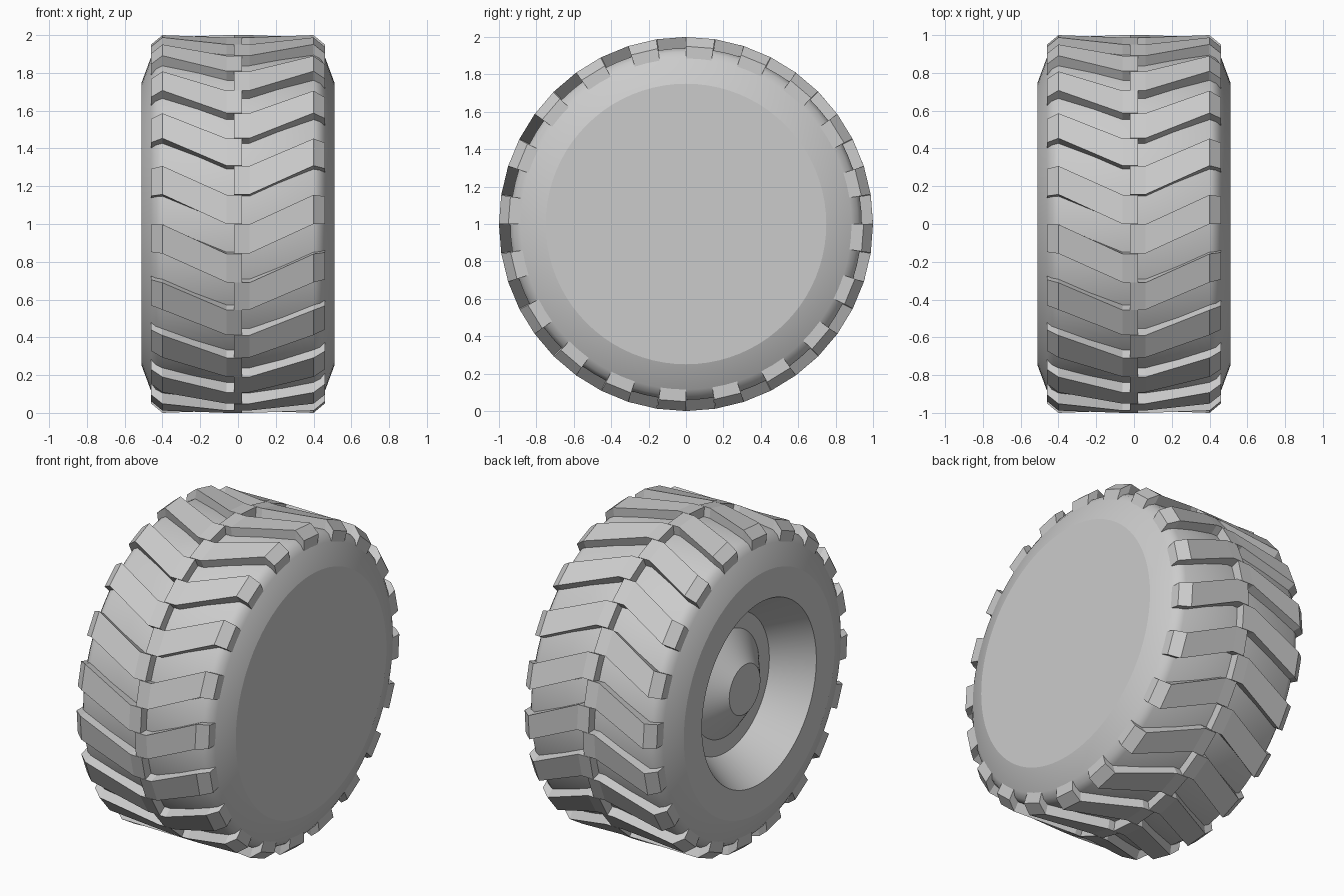
import bpy, bmesh, math

if "Cube" in bpy.data.objects:
    bpy.data.objects.remove(bpy.data.objects["Cube"])

CENTRE_Z = 1.0
LUGS = 20
PITCH = 2 * math.pi / LUGS


def polar(x, r, a):
    # Angle a is measured upward from the front of the wheel
    return (x, -r * math.cos(a), CENTRE_Z + r * math.sin(a))


def finish(bm, name):
    bmesh.ops.remove_doubles(bm, verts=bm.verts, dist=1e-5)
    bmesh.ops.recalc_face_normals(bm, faces=bm.faces)
    mesh = bpy.data.meshes.new(name)
    bm.to_mesh(mesh)
    bm.free()
    obj = bpy.data.objects.new(name, mesh)
    bpy.context.collection.objects.link(obj)
    return obj


def lathe(bm, profile, steps=80):
    # Spin an (x, radius) profile around the wheel axle
    verts = [bm.verts.new(polar(x, r, 0)) for x, r in profile]
    edges = [bm.edges.new(pair) for pair in zip(verts, verts[1:])]
    bmesh.ops.spin(bm, geom=verts + edges, cent=(0, 0, CENTRE_Z), axis=(1, 0, 0),
                   angle=2 * math.pi, steps=steps, use_merge=True)


def smooth(obj, degrees):
    bpy.ops.object.select_all(action='DESELECT')
    obj.select_set(True)
    bpy.context.view_layer.objects.active = obj
    bpy.ops.object.shade_smooth_by_angle(angle=math.radians(degrees))
    for p in obj.data.polygons:
        if abs(p.normal.x) > 0.999:
            p.use_smooth = False


# Tyre body, closed flat on the right side
shoulder = [(0.40, 0.94), (0.435, 0.92), (0.46, 0.885), (0.51, 0.75)]
bm = bmesh.new()
lathe(bm, [(-0.51, 0.57)] + [(-x, r) for x, r in reversed(shoulder)]
      + shoulder + [(0.51, 0)])
smooth(finish(bm, "tyre_body"), 30)

# Dished rim with a conical hub on the left side
bm = bmesh.new()
lathe(bm, [(-0.51, 0.57), (-0.28, 0.43), (-0.28, 0.33), (-0.41, 0.155), (-0.41, 0)])
smooth(finish(bm, "wheel_rim"), 30)

# Lug stations: x, top radius, bottom radius, angular shift
STATIONS = [(-0.02, 1.0, 0.90, -PITCH / 2), (0.06, 1.0, 0.90, -PITCH / 2),
            (0.40, 1.0, 0.89, 0), (0.46, 0.95, 0.885, 0)]
WIDTH = 0.155


def add_lug(bm, side, start):
    rings = []
    for x, top, bottom, shift in STATIONS:
        lo, hi = start + shift, start + shift + WIDTH
        rings.append([bm.verts.new(polar(side * x, r, a)) for r, a in
                      ((bottom, lo), (top, lo), (top, hi), (bottom, hi))])
    for a, b in zip(rings, rings[1:]):
        for i in range(4):
            j = (i + 1) % 4
            bm.faces.new((a[i], a[j], b[j], b[i]))
    bm.faces.new(rings[0])
    bm.faces.new(rings[-1])


# Interleaved chevron tread, left half offset by half a pitch
for name, side, offset in (("right_tread_lugs", 1, 0), ("left_tread_lugs", -1, PITCH / 2)):
    bm = bmesh.new()
    for k in range(LUGS):
        add_lug(bm, side, k * PITCH + offset)
    finish(bm, name)
